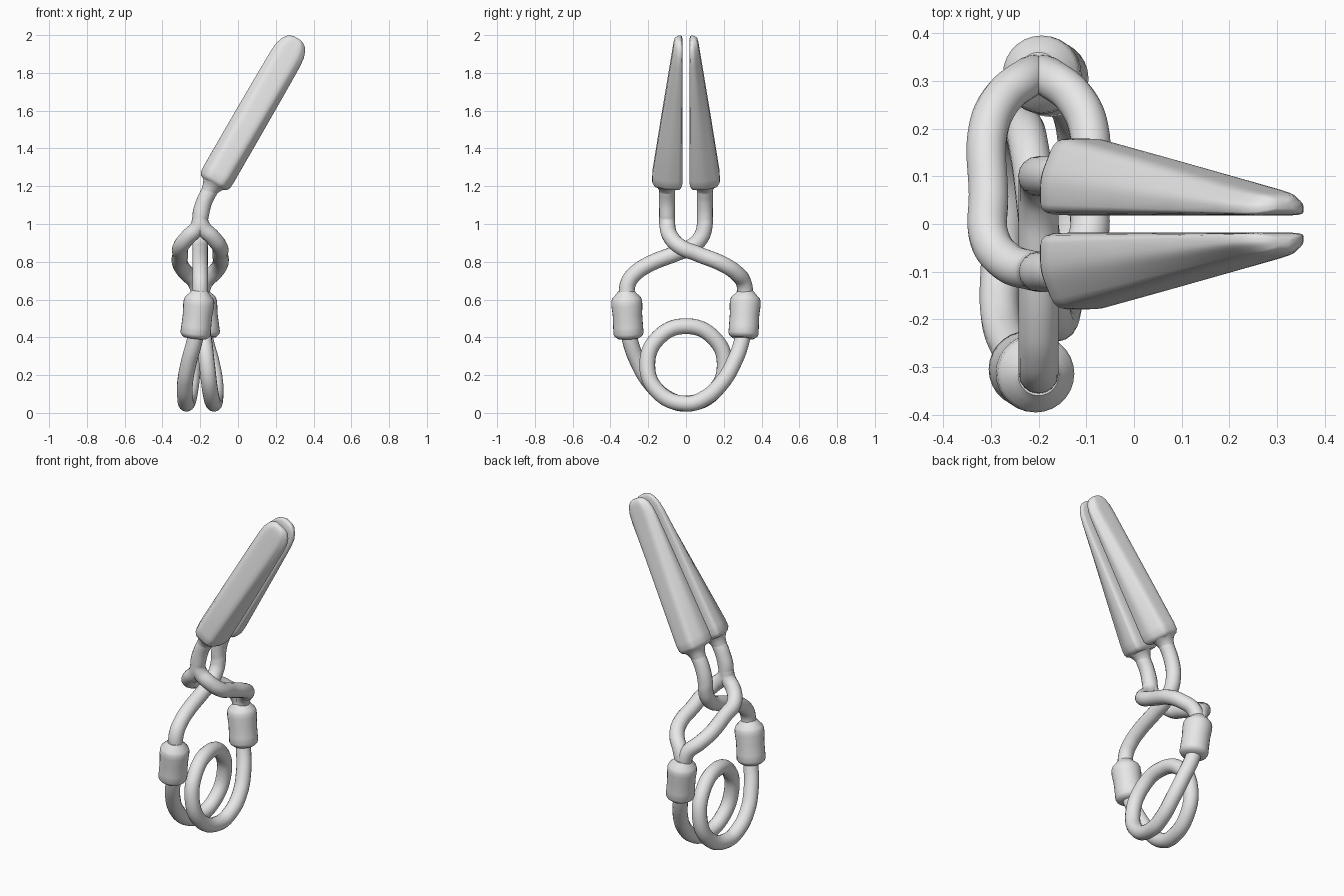
import bpy, bmesh
from math import sin, cos, pi, radians
from mathutils import Vector

cube = bpy.data.objects.get("Cube")
if cube:
    bpy.data.objects.remove(cube, do_unlink=True)

steel = bpy.data.materials.new("light_grey_steel")
steel.use_nodes = True
GREY = (0.8, 0.8, 0.8, 1)
steel.diffuse_color = GREY
steel.node_tree.nodes["Principled BSDF"].inputs["Base Color"].default_value = GREY

CX = -0.2          # plane of the handles
WIRE = 0.042       # wire radius
TILT = radians(30)  # lean of the jaws
ACROSS = Vector((cos(TILT), 0, -sin(TILT)))
ALONG = Vector((sin(TILT), 0, cos(TILT)))


def finish(obj, angle):
    bpy.ops.object.select_all(action='DESELECT')
    obj.select_set(True)
    bpy.context.view_layer.objects.active = obj
    if obj.type == 'CURVE':
        bpy.ops.object.convert(target='MESH')
    bpy.ops.object.shade_smooth_by_angle(angle=radians(angle))


def wire(name, points):
    """Round wire through points given as (x offset, y, z)."""
    curve = bpy.data.curves.new(name, 'CURVE')
    curve.dimensions = '3D'
    curve.bevel_depth = WIRE
    curve.bevel_resolution = 6
    curve.resolution_u = 8
    curve.use_fill_caps = True
    spline = curve.splines.new('BEZIER')
    spline.bezier_points.add(len(points) - 1)
    for bp, (x, y, z) in zip(spline.bezier_points, points):
        bp.co = (CX + x, y, z)
        bp.handle_left_type = bp.handle_right_type = 'AUTO'
    curve.materials.append(steel)
    obj = bpy.data.objects.new(name, curve)
    bpy.context.collection.objects.link(obj)
    finish(obj, 60)


def loft(name, rings, angle):
    """Skin a list of equal rings and cap both ends."""
    bm = bmesh.new()
    loops = [[bm.verts.new(p) for p in ring] for ring in rings]
    n = len(loops[0])
    for a, b in zip(loops, loops[1:]):
        for i in range(n):
            j = (i + 1) % n
            bm.faces.new((a[i], a[j], b[j], b[i]))
    bm.faces.new(loops[0])
    bm.faces.new(loops[-1])
    bmesh.ops.recalc_face_normals(bm, faces=bm.faces)
    mesh = bpy.data.meshes.new(name)
    bm.to_mesh(mesh)
    bm.free()
    mesh.materials.append(steel)
    obj = bpy.data.objects.new(name, mesh)
    bpy.context.collection.objects.link(obj)
    finish(obj, angle)


def lathe(name, start, end, profile, angle=40, sides=28):
    """Turned part; profile holds (fraction along the axis, radius)."""
    start, end = Vector(start), Vector(end)
    axis = (end - start).normalized()
    u = axis.cross(Vector((0, 1, 0))).normalized()
    v = axis.cross(u)
    turns = [2 * pi * i / sides for i in range(sides)]
    loft(name, [[start.lerp(end, t) + r * (u * cos(a) + v * sin(a)) for a in turns]
                for t, r in profile], angle)


def rounded(corners, amount=0.28, steps=4):
    """Round every corner of a closed 2D outline."""
    out = []
    for i, c in enumerate(corners):
        p, q = corners[i - 1], corners[(i + 1) % len(corners)]
        a, b = c.lerp(p, amount), c.lerp(q, amount)
        for k in range(steps + 1):
            t = k / steps
            out.append(a.lerp(c, t).lerp(c.lerp(b, t), t))
    return out


def jaw(name, side):
    # stations: distance along, half width, gap to middle, outer depth
    stations = [(0.985, 0.068, 0.035, 0.155), (0.992, 0.080, 0.025, 0.170),
                (1.010, 0.089, 0.019, 0.179), (1.05, 0.091, 0.018, 0.178),
                (1.30, 0.091, 0.018, 0.143), (1.55, 0.090, 0.018, 0.107),
                (1.75, 0.088, 0.018, 0.078), (1.80, 0.083, 0.018, 0.071),
                (1.835, 0.071, 0.018, 0.066), (1.858, 0.055, 0.020, 0.061),
                (1.870, 0.036, 0.025, 0.054), (1.875, 0.018, 0.031, 0.046)]
    rings = []
    for s, h, near, far in stations:
        mid = near + 0.5 * (far - near)
        top = 0.6 * h
        outline = [Vector(c) for c in ((-h, near), (-h, mid), (-top, far),
                                       (top, far), (h, mid), (h, near))]
        rings.append([ACROSS * (w - 0.72) + ALONG * s + Vector((0, side * y, 0))
                      for w, y in rounded(outline)])
    loft(name, rings, 40)
    # flared neck where the wire enters the jaw
    base = ACROSS * -0.72 + Vector((0, side * 0.1, 0))
    lathe(name + "_neck", base + ALONG * 0.93, base + ALONG * 0.99,
          [(0, 0.040), (0.4, 0.045), (0.75, 0.055), (1, 0.068)], 60)


# Jaws
jaw("front_jaw", -1)
jaw("back_jaw", 1)

# Crossing arms: the back handle forks around the straight front one
stem = [(0.1, -0.1, 1.27), (0.055, -0.1, 1.185), (0.022, -0.1, 1.12), (0, -0.1, 1.03)]
stem_spread = [0, 0, 0, 0]
cross = [(-0.098, 0.985), (-0.08, 0.93), (-0.03, 0.88), (0.06, 0.842), (0.2, 0.785),
         (0.265, 0.742), (0.305, 0.69), (0.315, 0.60)]
spread = [0.012, 0.065, 0.103, 0.105, 0.105, 0.075, 0.025, 0]
for name, side in (("left_fork", 1), ("right_fork", -1)):
    wire(name, stem + [(side * d, y, z) for d, (y, z) in zip(spread, cross)])
wire("inner_arm", [(x, -y, z) for x, y, z in stem] + [(0, -y, z) for y, z in cross])

# Coil spring: one half, then its half-turn copy
half = [(0, -0.315, 0.60), (-0.012, -0.31, 0.48), (-0.03, -0.295, 0.38), (-0.06, -0.255, 0.27),
        (-0.08, -0.19, 0.16), (-0.08, -0.10, 0.078)]
R, CZ = 0.205, 0.254
for k in range(5):
    a = pi * k / 4
    half.append((-0.072 * (1 - k / 4), R * sin(a), CZ - R * cos(a)))
wire("coil_spring", half + [(-x, -y, z) for x, y, z in reversed(half[:-1])])

# Sleeves joining the spring to the arms
barrel = [(0, 0.043), (0.06, 0.055), (0.14, 0.075), (0.2, 0.081), (0.3, 0.082), (0.5, 0.078),
          (0.75, 0.079), (0.9, 0.080), (0.95, 0.074), (1, 0.058)]
for name, side in (("front_sleeve", -1), ("back_sleeve", 1)):
    lathe(name, (CX, side * 0.317, 0.645), (CX + side * 0.028, side * 0.303, 0.395), barrel)
